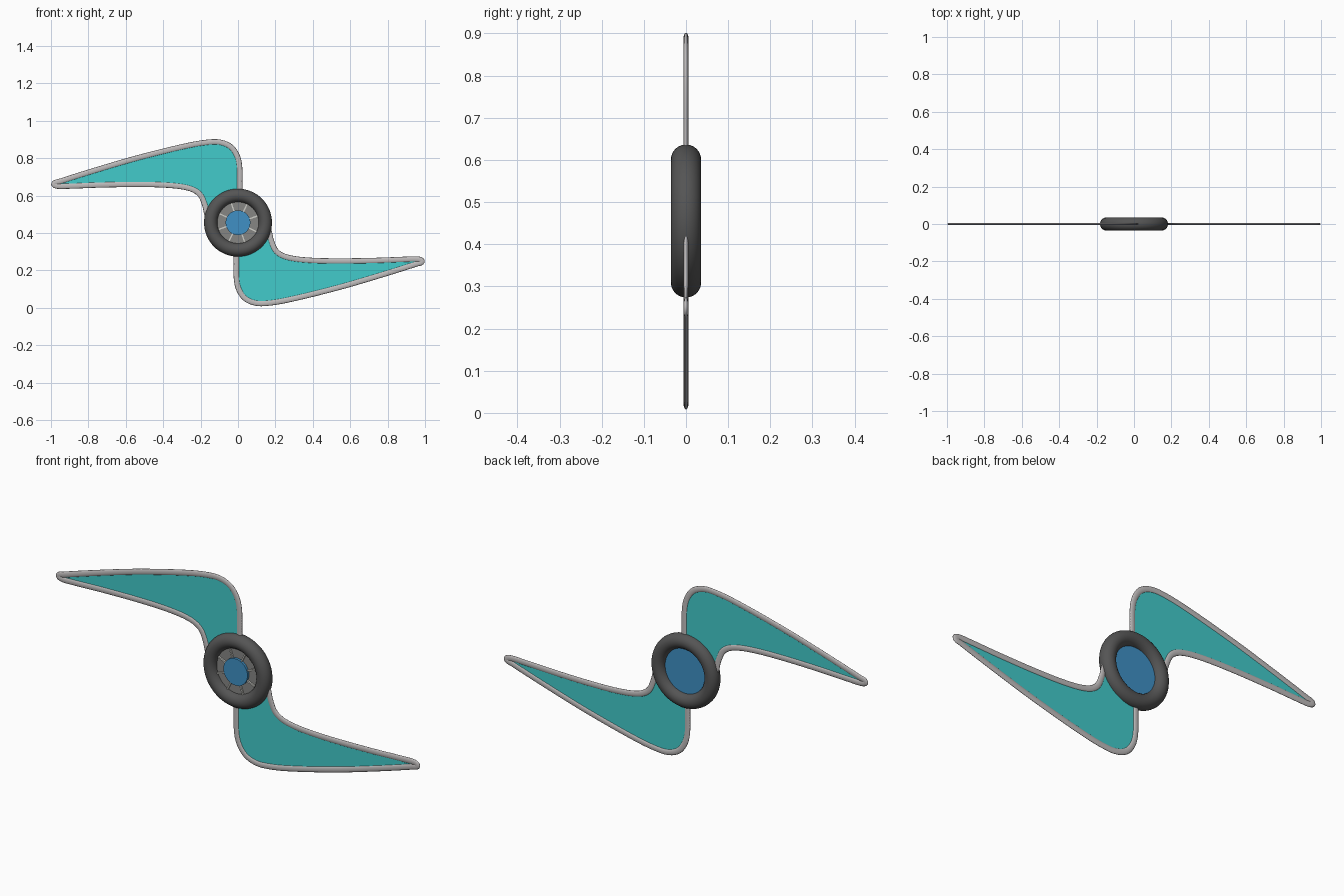
import bpy, bmesh, math
from mathutils import Vector

if "Cube" in bpy.data.objects:
    bpy.data.objects.remove(bpy.data.objects["Cube"])

C = Vector((0, 0, 0.455))          # wheel centre


def mat(name, r, g, b):
    m = bpy.data.materials.new(name)
    m.diffuse_color = (r, g, b, 1)
    m.use_nodes = True
    m.node_tree.nodes["Principled BSDF"].inputs["Base Color"].default_value = m.diffuse_color
    return m


TEAL = mat("teal", 0.055, 0.6, 0.6)
SILVER = mat("silver", 0.52, 0.5, 0.5)
RUBBER = mat("dark grey", 0.09, 0.09, 0.09)
BLUE = mat("blue", 0.05, 0.28, 0.56)
PLATE = mat("mid grey", 0.24, 0.24, 0.23)
SPOKE = mat("pale grey", 0.62, 0.62, 0.58)


def finish(name, m, smooth=True):
    o = bpy.context.object
    o.name = name
    o.data.materials.append(m)
    if smooth:
        bpy.ops.object.shade_smooth_by_angle(angle=math.radians(35))
    return o


def disc(name, m, radius, y0, y1, sides=64):
    bpy.ops.mesh.primitive_cylinder_add(vertices=sides, radius=radius, depth=y1 - y0,
                                        location=C + Vector((0, (y0 + y1) / 2, 0)),
                                        rotation=(math.pi / 2, 0, 0))
    return finish(name, m)


# Blade outline (x, z relative to the wheel centre), for the upper left blade
OUTLINE = [(0.009, 0.145), (0.009, 0.22), (0.008, 0.30), (-0.004, 0.355), (-0.035, 0.402),
           (-0.080, 0.426), (-0.136, 0.432), (-0.26, 0.414), (-0.527, 0.349), (-0.741, 0.287),
           (-0.955, 0.220), (-0.984, 0.208), (-0.968, 0.196), (-0.90, 0.196), (-0.74, 0.202),
           (-0.527, 0.205), (-0.366, 0.200), (-0.26, 0.184), (-0.206, 0.154), (-0.179, 0.10),
           (-0.166, 0.047), (-0.145, -0.01)]


def spline(pts, n=6):
    """Smooth path through points, tangents limited by neighbouring spans."""
    p = [Vector((x, 0, z)) for x, z in pts]
    tang = []
    for i in range(len(p)):
        tang.append((p[min(i + 1, len(p) - 1)] - p[max(i - 1, 0)]).normalized())
    out = []
    for i in range(len(p) - 1):
        h = (p[i + 1] - p[i]).length / 3
        a, b = p[i] + tang[i] * h, p[i + 1] - tang[i + 1] * h
        for k in range(n):
            t = k / n
            s = 1 - t
            out.append(p[i] * s**3 + a * 3 * s * s * t + b * 3 * s * t * t + p[i + 1] * t**3)
    return out + [p[-1]]


def blade(tag, sign):
    path = [v * sign for v in spline(OUTLINE)]
    # flattened rim tube
    cu = bpy.data.curves.new(tag + "_blade_rim", 'CURVE')
    cu.dimensions = '3D'
    cu.bevel_depth = 0.0145
    cu.bevel_resolution = 4
    cu.use_fill_caps = True
    sp = cu.splines.new('POLY')
    sp.points.add(len(path) - 1)
    for q, v in zip(sp.points, path):
        q.co = (v.x, v.y, v.z, 1)
    sp.use_smooth = True
    rim = bpy.data.objects.new(tag + "_blade_rim", cu)
    rim.location = C
    rim.scale = (1, 0.42, 1)
    cu.materials.append(SILVER)
    bpy.context.collection.objects.link(rim)
    # thin membrane, closed along the tyre's core circle
    arc = [Vector((0.145 * math.cos(a), 0, 0.145 * math.sin(a))) * sign
           for a in [math.radians(175 - 9 * i) for i in range(10)]]
    bm = bmesh.new()
    bm.faces.new([bm.verts.new(v) for v in path + arc])
    bmesh.ops.triangulate(bm, faces=bm.faces[:])
    me = bpy.data.meshes.new(tag + "_blade_skin")
    bm.to_mesh(me)
    bm.free()
    me.materials.append(TEAL)
    skin = bpy.data.objects.new(tag + "_blade_skin", me)
    skin.location = C
    bpy.context.collection.objects.link(skin)
    sol = skin.modifiers.new("thickness", 'SOLIDIFY')
    sol.thickness = 0.003
    sol.offset = 0


blade("upper", 1)
blade("lower", -1)

# Tyre
bpy.ops.mesh.primitive_torus_add(location=C, rotation=(math.pi / 2, 0, 0), major_radius=0.1455,
                                 minor_radius=0.036, major_segments=72, minor_segments=24)
finish("tyre", RUBBER)

# Hub: blue back disc, grey front plate, raised blue cap
disc("back_disc", BLUE, 0.113, 0.0, 0.006)
disc("front_plate", PLATE, 0.113, -0.008, 0.0)
disc("hub_cap", BLUE, 0.066, -0.02, -0.004)

# Radial spokes
for i in range(8):
    a = math.radians(19 + 45 * i)
    r = 0.087
    bpy.ops.mesh.primitive_cube_add(size=1, rotation=(0, -a, 0),
                                    location=C + Vector((r * math.cos(a), -0.01, r * math.sin(a))))
    bpy.context.object.scale = (0.046, 0.012, 0.007)
    finish("spoke_%d" % (i + 1), SPOKE, smooth=False)
